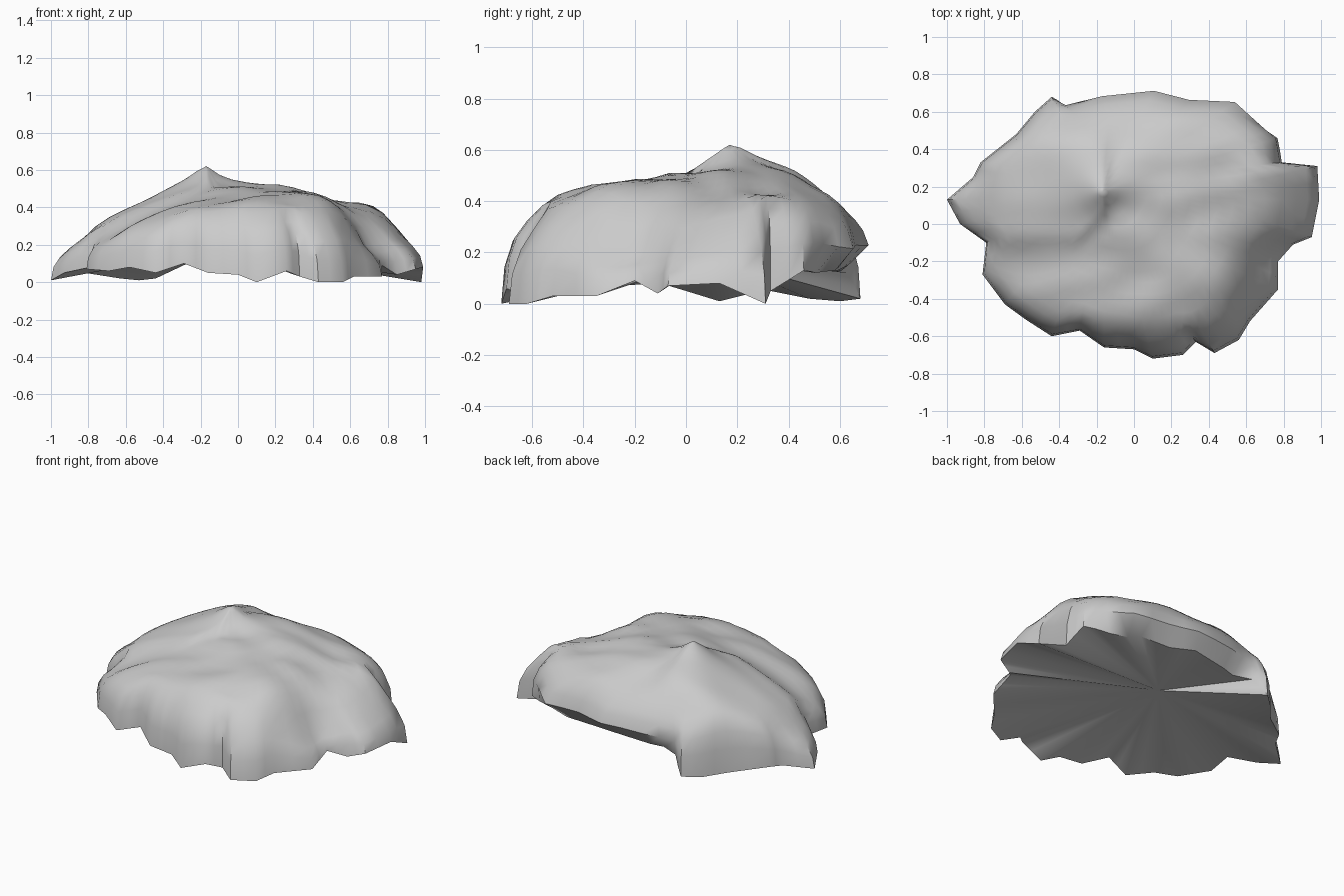
import bpy, bmesh, math
from mathutils import Vector, noise

if "Cube" in bpy.data.objects:
    bpy.data.objects.remove(bpy.data.objects["Cube"])

# Ragged lower rim of the boulder, counter-clockwise (x, y, z)
RIM = [(.99, .13, .08), (.98, .31, 0), (.79, .33, .05), (.77, .46, .13), (.68, .54, .12),
       (.55, .66, .13), (.3, .67, .13), (.11, .72, .15), (-.17, .69, .13), (-.37, .64, .12),
       (-.44, .68, .02), (-.53, .6, .01), (-.63, .48, .02), (-.82, .33, .05), (-.86, .25, .04),
       (-1, .13, .01), (-.93, 0, .05), (-.79, -.1, .08), (-.81, -.27, .07), (-.69, -.43, .06),
       (-.58, -.51, .08), (-.44, -.6, .05), (-.29, -.57, .1), (-.16, -.66, .05), (0, -.67, .04),
       (.1, -.72, 0), (.26, -.7, .06), (.33, -.63, .03), (.43, -.69, 0), (.56, -.62, 0),
       (.62, -.52, .03), (.77, -.35, .03), (.77, -.2, .09), (.85, -.11, .04), (.95, -.07, .07)]

# Coarse heights of the top, rows from front to back, every 0.25 units
HEIGHTS = [(.02, .06, .14, .20, .22, .23, .06, .02, 0),
           (.05, .15, .29, .38, .41, .41, .33, .08, 0),
           (.1, .21, .34, .43, .46, .47, .43, .13, .03),
           (.08, .27, .39, .48, .51, .49, .44, .30, .1),
           (.08, .28, .41, .53, .54, .50, .44, .39, .12),
           (.05, .22, .36, .45, .46, .45, .41, .30, .05),
           (0, .06, .16, .24, .25, .25, .18, .1, 0)]

PEAK = Vector((-.17, .17, .62))
INSETS = [.012, .045, .09, .15, .22, .29, .36, .43, .5, .57, .64, .71, .78, .85, .92, .97]
WALL = [.5, .82, .97]    # part of the full height reached by the first rings


def cubic(v, f):
    a, b, c, d = v
    return b + .5 * f * (c - a + f * (2 * a - 5 * b + 4 * c - d + f * (3 * (b - c) + d - a)))


def smooth(a, b, v):
    f = max(0, min(1, (v - a) / (b - a)))
    return f * f * (3 - 2 * f)


def height(x, y):
    u, v = (x + 1) * 4, (y + .75) * 4
    i, j = math.floor(u), math.floor(v)
    rows = [HEIGHTS[max(0, min(6, j + k))] for k in (-1, 0, 1, 2)]
    z = cubic([cubic([r[max(0, min(8, i + k))] for k in (-1, 0, 1, 2)], u - i) for r in rows], v - j)
    # Raised slab on the left, ending in a step to the right and the front
    slab = smooth(-.11, -.17, x) * smooth(-.13, -.06, y - max(0, x + .3) * .8) * smooth(.55, .4, y)
    z += .025 * slab * smooth(-1, -.7, x)
    z += .05 * math.exp(-((x - PEAK.x) ** 2 + (y - PEAK.y) ** 2) / .008)
    # Worn folds running across the rest
    z += (.026 - .02 * slab) * noise.noise(Vector((x * 3 + y * 2, y * 7 - x * 2, 1.7)))
    return z


# Split each rim edge in two, and average it for the smoother upper rings
rim = []
for i, p in enumerate(RIM):
    a, b = Vector(p), Vector(RIM[(i + 1) % len(RIM)])
    rim += [a, (a + b) / 2]
n = len(rim)
soft = [sum((rim[(i + k) % n] for k in range(-4, 5)), Vector()) / 9 for i in range(n)]

# Lowest ring, undercut along the back
bm = bmesh.new()
low = []
for p in rim:
    angle = math.degrees(math.atan2(p.y - PEAK.y, p.x - PEAK.x)) % 360
    cut = .16 * smooth(16, 30, angle) * smooth(116, 105, angle)
    low.append(bm.verts.new((p.x - (p.x - PEAK.x) * cut, p.y - (p.y - PEAK.y) * cut, p.z)))
rings = [low]

# Wall and top, ring by ring towards the peak
for k, t in enumerate(INSETS):
    ring = []
    for p, s in zip(rim, soft):
        q = p.lerp(s, min(1, t * 3)).lerp(PEAK, t)
        z = height(q.x, q.y)
        if k < len(WALL):
            e = s.lerp(PEAK, .06)
            full = max(p.z + .06, .5 * z + .5 * height(e.x, e.y))
            z = p.z + (full - p.z) * WALL[k]
        ring.append(bm.verts.new((q.x, q.y, z)))
    rings.append(ring)

for lo, hi in zip(rings, rings[1:]):
    for i in range(n):
        j = (i + 1) % n
        bm.faces.new((lo[i], lo[j], hi[j], hi[i]))

# Peak cap and hollow fanned underside
tip = bm.verts.new(PEAK)
base = bm.verts.new((-.1, .1, .18))
for i in range(n):
    j = (i + 1) % n
    bm.faces.new((rings[-1][i], rings[-1][j], tip))
    bm.faces.new((rings[0][j], rings[0][i], base))

bmesh.ops.recalc_face_normals(bm, faces=bm.faces)
mesh = bpy.data.meshes.new("boulder")
bm.to_mesh(mesh)
bm.free()
boulder = bpy.data.objects.new("boulder", mesh)
bpy.context.collection.objects.link(boulder)
bpy.context.view_layer.objects.active = boulder
boulder.select_set(True)
bpy.ops.object.shade_smooth_by_angle(angle=math.radians(45))
